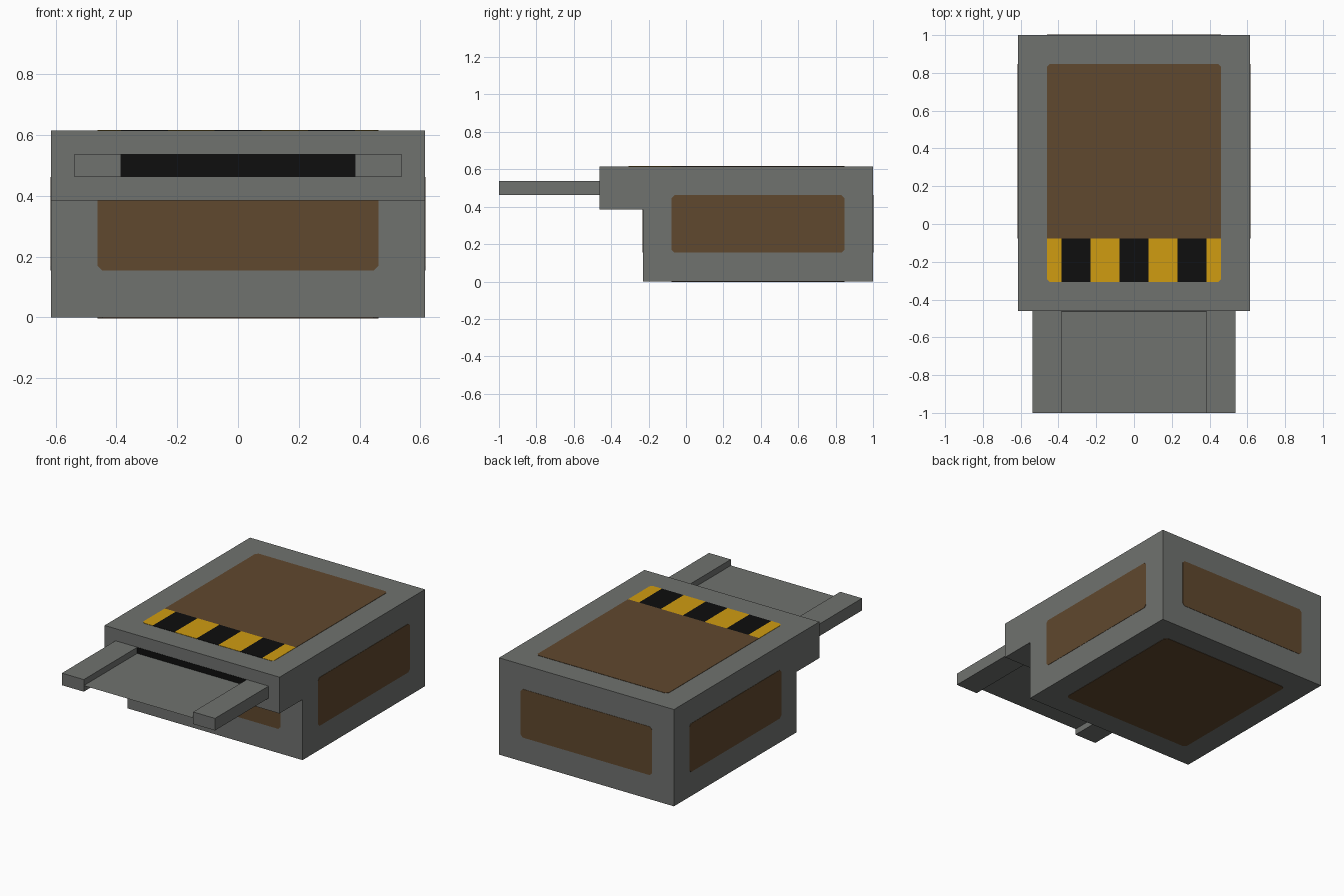
import bpy
import bmesh
from mathutils import Vector

U = 1 / 13          # design unit: the model is 26 units long
T = 0.002           # thickness of the inlaid colour plates
CHAMFER = 0.2       # clipped plate corners, in units

cube = bpy.data.objects.get("Cube")
if cube:
    bpy.data.objects.remove(cube, do_unlink=True)


def make_material(name, rgb):
    """Flat material from 0-255 sRGB, stored as linear values."""
    lin = [(c / 255 / 12.92) if c < 11 else ((c / 255 + 0.055) / 1.055) ** 2.4 for c in rgb]
    m = bpy.data.materials.new(name)
    m.use_nodes = True
    m.diffuse_color = (*lin, 1)
    bsdf = m.node_tree.nodes["Principled BSDF"]
    bsdf.inputs["Base Color"].default_value = (*lin, 1)
    bsdf.inputs["Roughness"].default_value = 0.8
    return m


grey = make_material("casing grey", (112, 114, 111))
brown = make_material("panel brown", (96, 72, 46))
yellow = make_material("warning yellow", (208, 156, 17))
black = make_material("black", (14, 14, 14))


def finish(bm, name, *mats):
    bmesh.ops.recalc_face_normals(bm, faces=bm.faces)
    mesh = bpy.data.meshes.new(name)
    bm.to_mesh(mesh)
    bm.free()
    for m in mats:
        mesh.materials.append(m)
    ob = bpy.data.objects.new(name, mesh)
    bpy.context.collection.objects.link(ob)
    return ob


def prism(points, offset):
    """Bmesh of a polygon (in units) extruded along offset (in metres)."""
    bm = bmesh.new()
    face = bm.faces.new([bm.verts.new(Vector(p) * U) for p in points])
    if offset:
        new = bmesh.ops.extrude_face_region(bm, geom=[face], use_keep_orig=True)["geom"]
        verts = [g for g in new if isinstance(g, bmesh.types.BMVert)]
        bmesh.ops.translate(bm, verts=verts, vec=Vector(offset))
    return bm


def outline(a0, a1, b0, b1, low=CHAMFER, high=CHAMFER):
    """Rectangle with clipped corners on its low-b and high-b sides."""
    pts = []
    pts += [(a0, b0 + low), (a0 + low, b0), (a1 - low, b0), (a1, b0 + low)] if low else [(a0, b0), (a1, b0)]
    pts += [(a1, b1 - high), (a1 - high, b1), (a0 + high, b1), (a0, b1 - high)] if high else [(a1, b1), (a0, b1)]
    return pts


def plate(axis, side, at, shape):
    """Thin plate on the plane axis = at, standing out towards side."""
    pts = []
    for a, b in shape:
        p = [a, b]
        p.insert(axis, at)
        pts.append(p)
    out = [0, 0, 0]
    out[axis] = side * T
    return prism(pts, out)


# Casing: side profile with an overhanging head, extruded across the width
profile = [(-3, 0), (13, 0), (13, 8), (-6, 8), (-6, 5), (-3, 5)]
finish(prism([(-8, y, z) for y, z in profile], (16 * U, 0, 0)), "casing", grey)

# Tray: two rails with a thin sheet between them at mid height
for name, x in (("right_rail", -7), ("left_rail", 5)):
    rail = [(x, -13, 6), (x + 2, -13, 6), (x + 2, -13, 7), (x, -13, 7)]
    finish(prism(rail, (0, 7 * U, 0)), name, grey)
sheet = [(-5, -13, 6.5), (5, -13, 6.5), (5, -6, 6.5), (-5, -6, 6.5)]
finish(prism(sheet, None), "tray_sheet", grey)

# Dark slot in the head, between the rails
finish(plate(1, -1, -6, outline(-5, 5, 6, 7, 0, 0)), "slot", black)

# Brown inlaid panels on every side
finish(plate(0, 1, 8, outline(-1, 11, 2, 6)), "left_panel", brown)
finish(plate(0, -1, -8, outline(-1, 11, 2, 6)), "right_panel", brown)
finish(plate(1, 1, 13, outline(-6, 6, 2, 6)), "back_panel", brown)
finish(plate(1, -1, -3, outline(-6, 6, 2, 5, CHAMFER, 0)), "front_panel", brown)
finish(plate(2, 1, 8, outline(-6, 6, -1, 11, 0)), "top_panel", brown)
finish(plate(2, 1, 0, outline(-6, 6, -1, 11)), "bottom_panel", brown)
# The bottom plate hangs just below the floor of the casing
bpy.data.objects["bottom_panel"].location.z = -T * 1.5

# Warning strip: cut across, then coloured by position along x
bm = plate(2, 1, 8, outline(-6, 6, -4, -1, CHAMFER, 0))
for x in (-5, -3, -1, 1, 3, 5):
    bmesh.ops.bisect_plane(bm, geom=bm.verts[:] + bm.edges[:] + bm.faces[:],
                           plane_co=(x * U, 0, 0), plane_no=(1, 0, 0))
for f in bm.faces:
    x = abs(f.calc_center_median().x) / U
    f.material_index = 1 if x < 1 or 3 < x < 5 else 0
finish(bm, "warning_strip", yellow, black)
